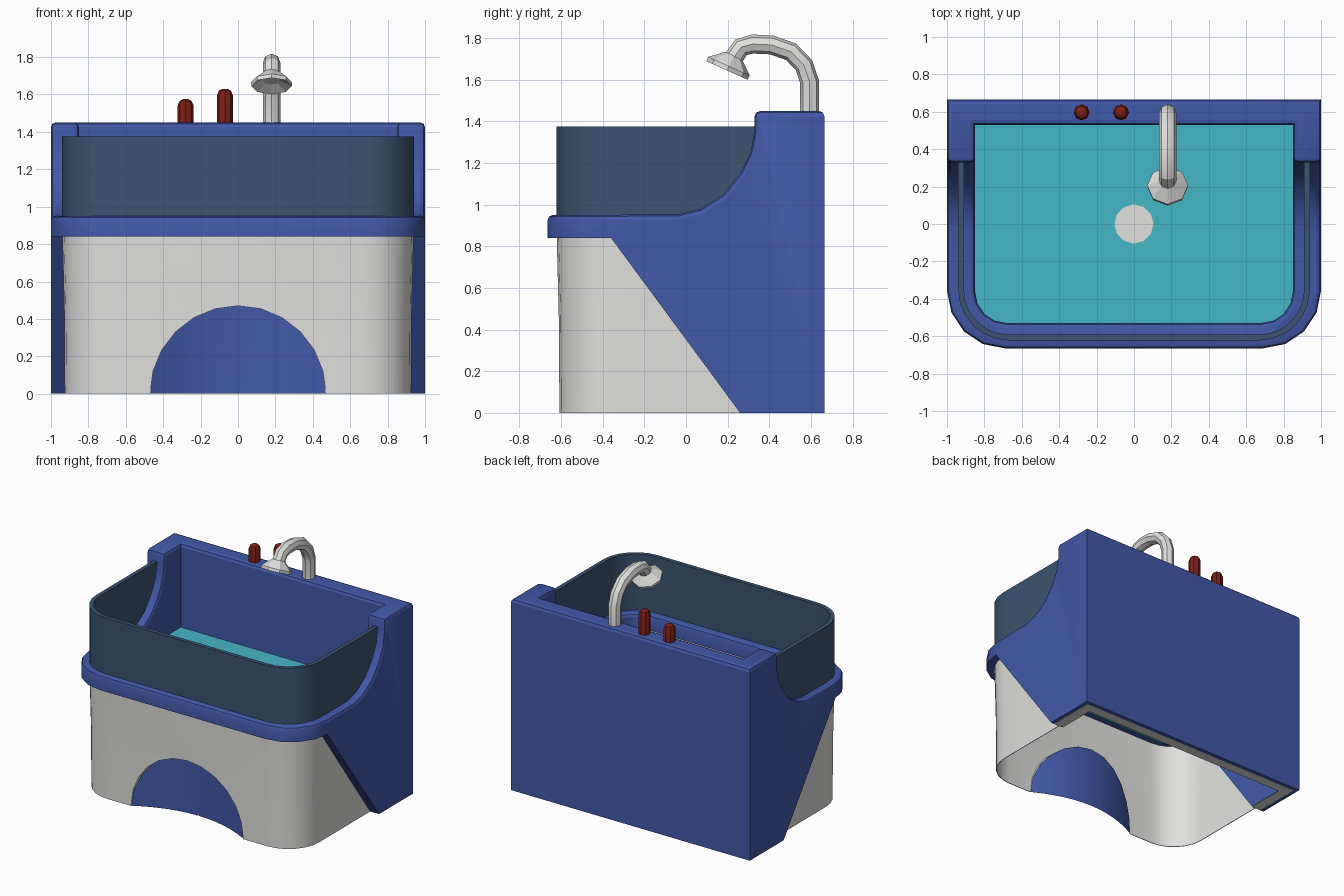
import bpy, bmesh, math
from mathutils import Vector

if "Cube" in bpy.data.objects:
    bpy.data.objects.remove(bpy.data.objects["Cube"])


def material(name, rgb):
    m = bpy.data.materials.new(name)
    m.diffuse_color = (*rgb, 1)
    m.use_nodes = True
    m.node_tree.nodes["Principled BSDF"].inputs["Base Color"].default_value = m.diffuse_color
    return m


BLUE = material("blue", (0.053, 0.100, 0.395))
GREY = material("light grey", (0.75, 0.75, 0.735))
SLATE = material("slate", (0.043, 0.088, 0.163))
TEAL = material("teal", (0.062, 0.47, 0.565))
RED = material("red", (0.205, 0.014, 0.008))


def make(name, verts, faces, mat, smooth=30, recalc=True):
    bm = bmesh.new()
    vs = [bm.verts.new(v) for v in verts]
    for f in faces:
        bm.faces.new([vs[i] for i in f])
    if recalc:
        bmesh.ops.recalc_face_normals(bm, faces=bm.faces)
    me = bpy.data.meshes.new(name)
    bm.to_mesh(me)
    bm.free()
    me.materials.append(mat)
    ob = bpy.data.objects.new(name, me)
    bpy.context.collection.objects.link(ob)
    if smooth:
        shade(ob, smooth)
    return ob


def shade(ob, angle):
    bpy.ops.object.select_all(action='DESELECT')
    ob.select_set(True)
    bpy.context.view_layer.objects.active = ob
    bpy.ops.object.shade_smooth_by_angle(angle=math.radians(angle))


def prism(name, lo, hi, mat):
    """Solid between two matching outlines."""
    n = len(lo)
    sides = [(i, (i + 1) % n, n + (i + 1) % n, n + i) for i in range(n)]
    return make(name, lo + hi, sides + [tuple(range(n)), tuple(range(n, 2 * n))], mat)


def tub_plan(hx, front, back, r, n=4):
    """U-shaped plan with rounded front corners, left back to right back."""
    pts = [(-hx, back)]
    for cx, a0 in ((-hx + r, 180), (hx - r, 270)):
        for i in range(n + 1):
            a = math.radians(a0 + 90 * i / n)
            pts.append((cx + r * math.cos(a), front + r + r * math.sin(a)))
    return pts + [(hx, back)]


def slab(name, plan, z0, z1, mat):
    return prism(name, [(x, y, z0) for x, y in plan], [(x, y, z1) for x, y in plan], mat)


def shell(name, levels, hx, front, back, r, t, mat):
    """Thin upright U wall lofted through (height, inset) levels."""
    verts, faces = [], []
    for z, d in levels:
        for e in (d, d + t):
            verts += [(x, y, z) for x, y in tub_plan(hx - e, front + e, back, r - e, 6)]
    n = len(verts) // (2 * len(levels))
    for k in range(len(levels) - 1):
        for i in range(n - 1):
            for b in (2 * k * n, (2 * k + 1) * n):
                faces.append((b + i, b + i + 1, b + 2 * n + i + 1, b + 2 * n + i))
        for i in (0, n - 1):
            b = 2 * k * n + i
            faces.append((b, b + n, b + 3 * n, b + 2 * n))
    for b in (0, 2 * (len(levels) - 1) * n):
        faces += [(b + i, b + i + 1, b + n + i + 1, b + n + i) for i in range(n - 1)]
    return make(name, verts, faces, mat)


def sweep(name, pts, radii, sides, mat, smooth=25):
    """Round section along a path lying in a plane of constant x."""
    pts = [Vector(p) for p in pts]
    u, verts, n = Vector((1, 0, 0)), [], len(pts)
    axis = (pts[-1] - pts[0]).normalized()
    straight = all((p - pts[0]).cross(axis).length < 1e-5 for p in pts)
    for i, p in enumerate(pts):
        t = axis if straight else (pts[min(i + 1, n - 1)] - pts[max(i - 1, 0)]).normalized()
        v = u.cross(t)
        for k in range(sides):
            a = 2 * math.pi * k / sides
            verts.append(p + radii[i] * (u * math.cos(a) + v * math.sin(a)))
    faces = [(i * sides + k, i * sides + (k + 1) % sides,
              (i + 1) * sides + (k + 1) % sides, (i + 1) * sides + k)
             for i in range(n - 1) for k in range(sides)]
    faces += [tuple(range(sides)), tuple(range((n - 1) * sides, n * sides))]
    return make(name, verts, faces, mat, smooth)


def boolean(ob, cutter, op):
    m = ob.modifiers.new("cut", 'BOOLEAN')
    m.operation, m.solver, m.object = op, 'EXACT', cutter
    dg = bpy.context.evaluated_depsgraph_get()
    me = bpy.data.meshes.new_from_object(ob.evaluated_get(dg))
    ob.modifiers.clear()
    ob.data = me
    bpy.data.objects.remove(cutter)


# blue body: plan outline trimmed by the side profile, then hollowed
body = slab("tub_body", tub_plan(1, -0.665, 0.665, 0.31), 0, 1.45, BLUE)
side = [(-0.8, 0.84), (-0.36, 0.84), (0.26, 0), (0.26, -0.2), (0.8, -0.2), (0.8, 1.6),
        (0.33, 1.6), (0.33, 1.36), (0.31, 1.25), (0.26, 1.15), (0.18, 1.05),
        (0.07, 0.98), (-0.04, 0.953), (-0.8, 0.95)]
boolean(body, prism("profile_cutter", [(-1.2, y, z) for y, z in side],
                    [(1.2, y, z) for y, z in side], BLUE), 'INTERSECT')
boolean(body, slab("basin_cutter", tub_plan(0.85, -0.53, 0.53, 0.17), 0.81, 2, BLUE), 'DIFFERENCE')
boolean(body, slab("hollow_cutter", [(-0.9, -1), (0.9, -1), (0.9, 0.58), (-0.9, 0.58)],
                   -0.5, 0.79, BLUE), 'DIFFERENCE')

# round the upper edges of the body
bm = bmesh.new()
bm.from_mesh(body.data)
bmesh.ops.remove_doubles(bm, verts=bm.verts, dist=0.0005)
bmesh.ops.dissolve_limit(bm, angle_limit=0.01, verts=bm.verts, edges=bm.edges)
edges = [e for e in bm.edges if len(e.link_faces) == 2 and e.is_convex
         and e.calc_face_angle(0) > 0.8 and min(v.co.z for v in e.verts) > 0.93]
bmesh.ops.bevel(bm, geom=edges, offset=0.025, segments=2, profile=0.5,
                affect='EDGES', clamp_overlap=True)
bm.to_mesh(body.data)
bm.free()
shade(body, 35)

# teal basin floor with drain
slab("basin_floor", tub_plan(0.852, -0.532, 0.532, 0.17), 0.808, 0.817, TEAL)
sweep("drain", [(0, 0, 0.812), (0, 0, 0.825)], [0.105, 0.105], 12, GREY, 0)
sweep("drain_plug", [(0, 0, 0.82), (0, 0, 0.829)], [0.045, 0.045], 12, GREY, 0)

# slate splash guard standing on the rim
shell("splash_guard", [(0.9, 0), (1.375, 0)], 0.94, -0.622, 0.345, 0.27, 0.03, SLATE)

# grey front skirt with arched opening
skirt = shell("front_skirt", [(0, 0.014), (0.45, 0.011), (0.88, 0)],
              0.94, -0.622, 0.35, 0.27, 0.005, GREY)
boolean(skirt, sweep("arch_cutter", [(0, -1, 0), (0, 0, 0)], [0.47, 0.47], 24, GREY, 0), 'DIFFERENCE')
shade(skirt, 30)

# blue recess behind the arch, curved across its width, with a grey edge band
R, DEPTH, NR, NA = 0.47, 0.13, 6, 12
verts, faces = [], []
for i in range(NR + 1):
    r = R * max(i / NR, 0.01)
    for k in range(NA + 1):
        a = math.pi * k / NA
        x = r * math.cos(a)
        verts.append((x, -0.603 + DEPTH * (1 - (x / R) ** 2), r * math.sin(a)))
for i in range(NR):
    for k in range(NA):
        b = i * (NA + 1) + k
        faces.append((b, b + NA + 1, b + NA + 2, b + 1))
rim = verts[-NA - 1:]
make("foot_niche", verts, [f[::-1] for f in faces], BLUE, 40, recalc=False)
band = rim + [(x, -0.608, z) for x, y, z in rim]
make("niche_edge", band, [(k, k + 1, NA + 2 + k, NA + 1 + k) for k in range(NA)], GREY, 40)

# grey strip under the back and side walls, its face turned upward
strip = [(-0.97, 0.265), (-0.97, 0.635), (0.97, 0.635), (0.97, 0.265),
         (-0.89, 0.265), (-0.89, 0.56), (0.89, 0.56), (0.89, 0.265)]
make("base_strip", [(x, y, -0.001) for x, y in strip],
     [(i, i + 4, i + 5, i + 1) for i in range(3)], GREY, 0, recalc=False)

# spout and shower head
X = 0.18
path = [(0.594, 1.43), (0.594, 1.59), (0.567, 1.67), (0.505, 1.735), (0.41, 1.768),
        (0.32, 1.772), (0.265, 1.757), (0.225, 1.70)]
sweep("spout", [(X, y, z) for y, z in path], [0.046] * len(path), 8, GREY)
c, d = Vector((X, 0.197, 1.645)), Vector((0, 0.41, 0.91))
sweep("shower_head", [c + d * s for s in (0.03, 0, 0.022, 0.078)],
      [0.045, 0.108, 0.11, 0.045], 8, GREY, 20)

# two tap knobs
for name, x, top in (("short_tap", -0.28, 1.575), ("tall_tap", -0.07, 1.63)):
    sweep(name, [(x, 0.597, 1.43), (x, 0.597, top - 0.035), (x, 0.597, top - 0.01), (x, 0.597, top)],
          [0.043, 0.043, 0.032, 0.015], 8, RED)
